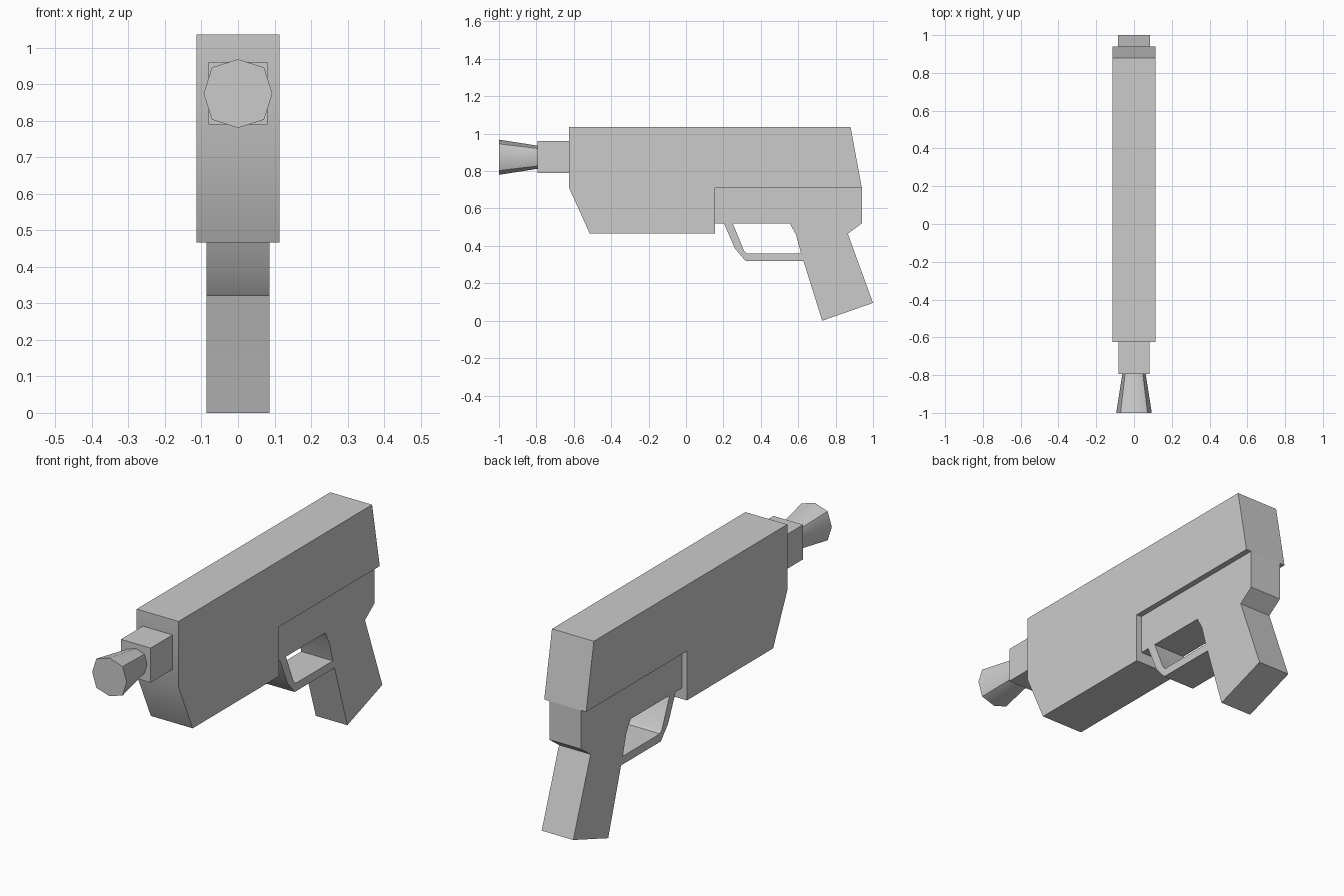
import bpy, bmesh, math

if "Cube" in bpy.data.objects:
    bpy.data.objects.remove(bpy.data.objects["Cube"])


def finish(name, bm, angle):
    bmesh.ops.recalc_face_normals(bm, faces=bm.faces)
    mesh = bpy.data.meshes.new(name)
    bm.to_mesh(mesh)
    bm.free()
    obj = bpy.data.objects.new(name, mesh)
    bpy.context.collection.objects.link(obj)
    bpy.ops.object.select_all(action='DESELECT')
    obj.select_set(True)
    bpy.context.view_layer.objects.active = obj
    bpy.ops.object.shade_smooth_by_angle(angle=math.radians(angle))
    return obj


def side_prism(name, profile, half_width, angle=28):
    """Extrude a (y, z) side outline across x, centred on x = 0."""
    bm = bmesh.new()
    face = bm.faces.new([bm.verts.new((-half_width, y, z)) for y, z in profile])
    ext = bmesh.ops.extrude_face_region(bm, geom=[face], use_keep_orig=True)
    verts = [g for g in ext["geom"] if isinstance(g, bmesh.types.BMVert)]
    bmesh.ops.translate(bm, verts=verts, vec=(2 * half_width, 0, 0))
    return finish(name, bm, angle)


# Main housing with slanted nose and tail
side_prism("body", [(-0.625, 1.035), (0.88, 1.035), (0.94, 0.71), (0.155, 0.71),
                    (0.155, 0.467), (-0.515, 0.467), (-0.625, 0.71)], 0.114)

# Narrower frame and raked handle
side_prism("grip", [(0.155, 0.71), (0.155, 0.52), (0.555, 0.52), (0.588, 0.46),
                    (0.615, 0.36), (0.628, 0.32), (0.728, 0.0), (1.0, 0.095),
                    (0.865, 0.465), (0.94, 0.52), (0.94, 0.71)], 0.086)

# Bent trigger guard
side_prism("trigger_guard", [(0.203, 0.52), (0.262, 0.385), (0.318, 0.32),
                             (0.628, 0.32), (0.615, 0.36), (0.325, 0.36),
                             (0.31, 0.375), (0.25, 0.52)], 0.086)

# Square barrel block
side_prism("barrel_block", [(-0.795, 0.79), (-0.625, 0.79),
                            (-0.625, 0.96), (-0.795, 0.96)], 0.081)

# Flared eight-sided muzzle, slightly squared at the diagonals
bm = bmesh.new()
rings = []
for y, scale in ((-1.0, 1.0), (-0.795, 0.66)):
    ring = []
    for i in range(8):
        r = (0.101 if i % 2 else 0.094) * scale
        a = i * math.pi / 4
        ring.append(bm.verts.new((r * math.cos(a), y, 0.874 + r * math.sin(a))))
    rings.append(ring)
    bm.faces.new(ring)
for i in range(8):
    j = (i + 1) % 8
    bm.faces.new((rings[0][i], rings[0][j], rings[1][j], rings[1][i]))
finish("muzzle", bm, 40)
